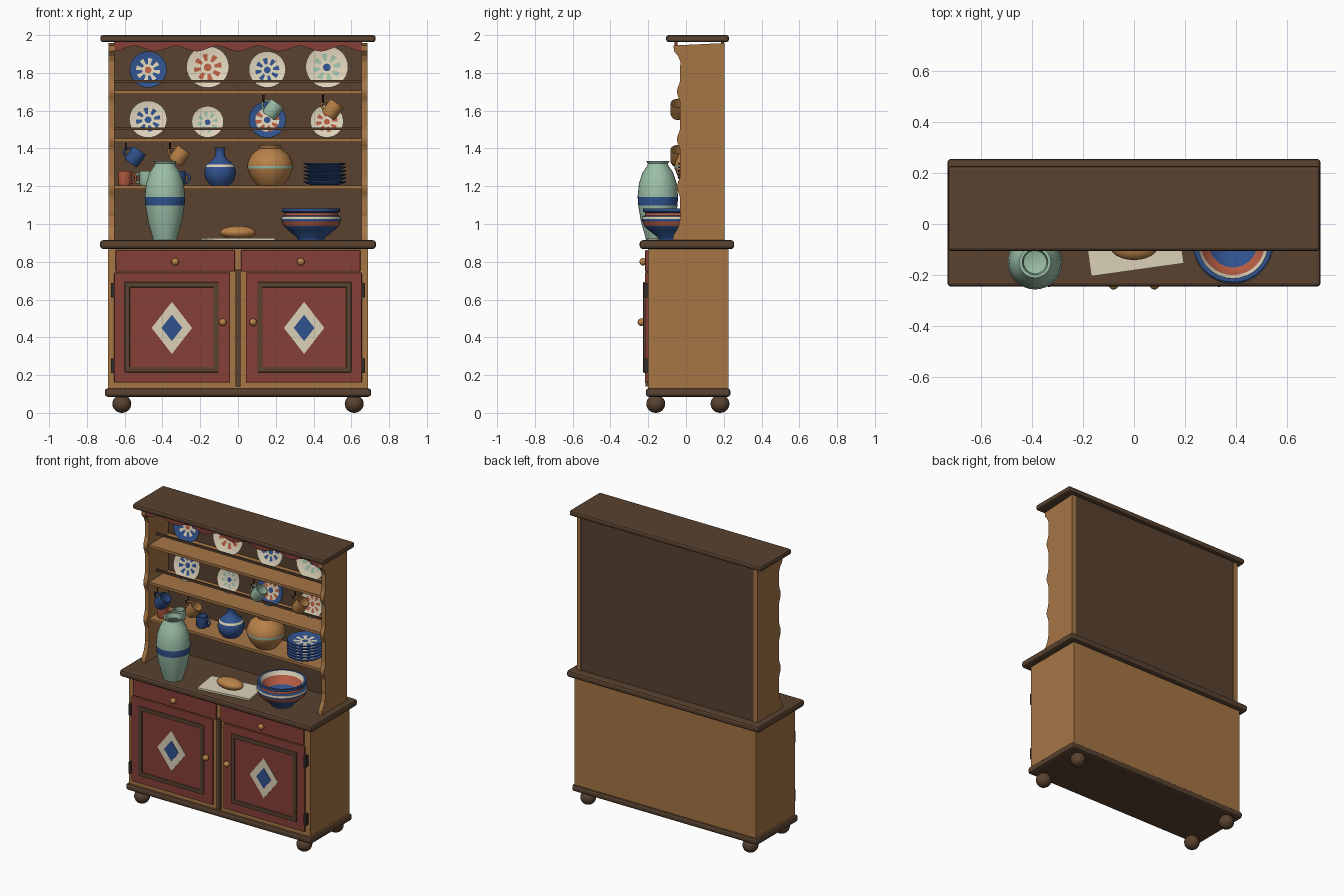
import bpy, bmesh, math
from mathutils import Matrix, Vector

cube = bpy.data.objects.get("Cube")
if cube:
    bpy.data.objects.remove(cube, do_unlink=True)


def material(name, *rgb):
    m = bpy.data.materials.new(name)
    m.use_nodes = True
    m.diffuse_color = (*rgb, 1)
    bsdf = next(n for n in m.node_tree.nodes if n.type == 'BSDF_PRINCIPLED')
    bsdf.inputs["Base Color"].default_value = (*rgb, 1)
    return m


DARK = material("dark wood", .1, .055, .03)
PINE = material("pine wood", .38, .18, .06)
RED = material("painted red", .24, .05, .038)
CREAM = material("cream", .72, .64, .48)
BLUE = material("blue glaze", .03, .085, .27)
GREEN = material("pale green glaze", .33, .52, .39)
RUST = material("rust glaze", .48, .11, .055)
OCHRE = material("ochre", .48, .22, .065)
IRON = material("iron", .03, .024, .02)


def finish(bm, name, mats, smooth=False, bevel=0):
    bmesh.ops.recalc_face_normals(bm, faces=bm.faces)
    me = bpy.data.meshes.new(name)
    bm.to_mesh(me)
    bm.free()
    for m in mats:
        me.materials.append(m)
    ob = bpy.data.objects.new(name, me)
    bpy.context.collection.objects.link(ob)
    if bevel:
        mod = ob.modifiers.new("Bevel", 'BEVEL')
        mod.width, mod.segments = bevel, 2
    if smooth:
        bpy.ops.object.select_all(action='DESELECT')
        ob.select_set(True)
        bpy.context.view_layer.objects.active = ob
        bpy.ops.object.shade_smooth_by_angle(angle=math.radians(40))
    return ob


def box(name, x, y, z, mat, bevel=0, turn=0):
    """Box from (low, high) pairs, optionally turned about z."""
    bm = bmesh.new()
    size = [b - a for a, b in (x, y, z)]
    mid = [(a + b) / 2 for a, b in (x, y, z)]
    mat4 = Matrix.Translation(mid) @ Matrix.Rotation(turn, 4, 'Z') @ Matrix.Diagonal((*size, 1))
    bmesh.ops.create_cube(bm, size=1, matrix=mat4)
    return finish(bm, name, [mat], bevel=bevel)


def prism(name, outline, axis, lo, hi, mat):
    """Extrude a 2D outline (a, z) along the x or y axis."""
    bm = bmesh.new()
    place = (lambda a, z: (lo, a, z)) if axis == 'x' else (lambda a, z: (a, lo, z))
    face = bm.faces.new([bm.verts.new(place(*p)) for p in outline])
    ext = bmesh.ops.extrude_face_region(bm, geom=[face])
    move = (hi - lo, 0, 0) if axis == 'x' else (0, hi - lo, 0)
    bmesh.ops.translate(bm, vec=move, verts=[v for v in ext["geom"] if isinstance(v, bmesh.types.BMVert)])
    return finish(bm, name, [mat])


def ball(name, loc, scale, mat, segs=20):
    bm = bmesh.new()
    bmesh.ops.create_uvsphere(bm, u_segments=segs, v_segments=12, radius=1,
                              matrix=Matrix.Translation(loc) @ Matrix.Diagonal((*scale, 1)))
    return finish(bm, name, [mat], True)


def lathe(name, profile, mats, place, rule=lambda ring, step: 0, n=32):
    """Spin a (radius, height) profile; rule picks a material per ring and step."""
    bm = bmesh.new()
    rings = []
    for r, z in profile:
        count = n if r > 1e-4 else 1
        rings.append([bm.verts.new((r * math.cos(math.tau * i / n), r * math.sin(math.tau * i / n), z))
                      for i in range(count)])
    for k, (a, b) in enumerate(zip(rings, rings[1:])):
        for i in range(n):
            j = (i + 1) % n
            quad = [a[i % len(a)], a[j % len(a)], b[j % len(b)], b[i % len(b)]]
            f = bm.faces.new(list(dict.fromkeys(quad)))
            f.material_index = rule(k, i)
    ob = finish(bm, name, mats, True)
    ob.matrix_world = place
    return ob


def tube(name, points, radius, mat):
    cu = bpy.data.curves.new(name, 'CURVE')
    cu.dimensions, cu.bevel_depth, cu.bevel_resolution = '3D', radius, 2
    sp = cu.splines.new('POLY')
    sp.points.add(len(points) - 1)
    for p, co in zip(sp.points, points):
        p.co = (*co, 1)
    cu.materials.append(mat)
    ob = bpy.data.objects.new(name, cu)
    bpy.context.collection.objects.link(ob)
    bpy.ops.object.select_all(action='DESELECT')
    ob.select_set(True)
    bpy.context.view_layer.objects.active = ob
    bpy.ops.object.convert(target='MESH')


def at(x, y, z):
    return Matrix.Translation((x, y, z))


# Lower cabinet
box("plinth", (-.705, .705), (-.213, .235), (.085, .13), DARK, .015)
box("cabinet_body", (-.688, .688), (-.2, .225), (.13, .87), PINE)
box("countertop", (-.73, .73), (-.245, .255), (.868, .914), DARK, .015)
box("centre_post", (-.014, .014), (-.214, -.2), (.14, .76), DARK)
for sx in (-1, 1):
    span = lambda a, b: tuple(sorted((sx * a, sx * b)))
    for y in (-.16, .18):
        ball("bun_foot", (sx * .615, y, .048), (.05, .05, .048), DARK)
    box("drawer_front", span(.016, .648), (-.216, -.2), (.748, .862), RED, .005)
    box("door", span(.042, .656), (-.218, -.2), (.16, .742), RED, .005)
    for z in ((.215, .243), (.664, .692)):
        box("door_frame_rail", span(.103, .6), (-.227, -.216), z, DARK, .004)
    for x in ((.103, .131), (.572, .6)):
        box("door_frame_stile", span(*x), (-.227, -.216), (.215, .692), DARK, .004)
    for w, h, y, m in ((.107, .138, -.221, CREAM), (.055, .07, -.224, BLUE)):
        c = sx * .35
        prism("door_diamond", [(c - w, .45), (c, .45 - h), (c + w, .45), (c, .45 + h)], 'y', -.217, y, m)
    ball("drawer_knob", (sx * .333, -.228, .8), (.02, .018, .02), OCHRE)
    ball("door_knob", (sx * .08, -.236, .48), (.02, .02, .02), OCHRE)
    for z in (.25, .65):
        box("hinge", span(.655, .673), (-.226, -.2), (z - .038, z + .038), IRON)

# Hutch sides with a wavy front edge
edge = [(-.07, .914), (-.066, .94), (-.04, .985), (-.028, 1.04)]
for i in range(49):
    z = 1.06 + .76 * i / 48
    edge.append((-.031 - .017 * max(0, math.cos(math.tau * (z - 1.195) / .253)) ** 2, z))
edge += [(-.03, 1.86), (-.042, 1.89), (-.064, 1.915), (-.066, 1.945), (.205, 1.958), (.205, .914)]
for lo, hi in ((-.685, -.655), (.655, .685)):
    prism("hutch_side", edge, 'x', lo, hi, PINE)
box("hutch_back", (-.656, .656), (.185, .2), (.914, 1.966), DARK)
box("cornice", (-.728, .728), (-.105, .227), (1.963, 2.0), DARK, .012)
wave = [(-.657 + 1.314 * i / 96, 1.928 - .014 * math.cos(math.tau * i / 16)) for i in range(97)]
prism("valance", wave + [(.657, 1.964), (-.657, 1.964)], 'y', -.062, -.046, RED)
for z in (1.195, 1.445, 1.698):
    box("shelf", (-.656, .656), (-.028, .19), (z - .01, z + .008), PINE)
for z in (1.505, 1.755):
    box("plate_rail", (-.656, .656), (.045, .057), (z - .007, z + .007), DARK)


# Painted plates: centre dot, ring of petals, rim
def plate(name, r, rim, petal, dot, gap, place):
    shape = [(0, 0), (.18, 0), (.32, 0), (.65, .03), (1, .13), (1, .08), (.65, -.06), (0, -.06)]

    def rule(k, i):
        if k in (0, 1):
            return (2, 3)[k]
        if k == 2:
            return 1 if i % 4 < 2 else 3
        return 0
    lathe(name, [(a * r, b * r) for a, b in shape], [rim, petal, dot, gap], place, rule)


rows = [(1.82, [(.098, BLUE, BLUE, RUST), (.113, CREAM, RUST, RUST), (.098, CREAM, BLUE, BLUE), (.113, CREAM, GREEN, BLUE)]),
        (1.555, [(.1, CREAM, BLUE, BLUE), (.085, CREAM, GREEN, BLUE), (.098, BLUE, RUST, BLUE), (.088, CREAM, RUST, RUST)])]
for base, plates in rows:
    for i, (r, rim, petal, dot) in enumerate(plates):
        place = at(-.476 + .3155 * i, .135, base + (r - .103) * .9) @ Matrix.Rotation(math.radians(78), 4, 'X')
        plate("display_plate", r, rim, petal, dot, CREAM, place)
for i in range(6):
    plate("stacked_plate", .112, BLUE, BLUE, BLUE, CREAM, at(.46, .07, 1.212 + .0195 * i))


# Mugs, standing and hanging from hooks
def mug(color, place, r=.036, h=.076):
    shape = [(0, 0), (.85 * r, 0), (r, .15 * h), (r, h), (.86 * r, h), (.8 * r, .12 * h), (0, .1 * h)]
    lathe("mug", shape, [color], place, n=20)
    arc = [math.pi * i / 10 for i in range(11)]
    tube("mug_handle", [place @ Vector((-.9 * r - .027 * math.sin(a), 0, h * .5 + .025 * math.cos(a))) for a in arc],
         .006, color)


mug(RUST, at(-.6, .04, 1.204) @ Matrix.Rotation(math.pi, 4, 'Z'))
mug(GREEN, at(-.485, .06, 1.204))
mug(BLUE, at(-.315, .06, 1.204) @ Matrix.Rotation(math.pi, 4, 'Z'))
for x, z, color in ((-.545, 1.355, BLUE), (-.31, 1.36, OCHRE), (.185, 1.605, GREEN), (.5, 1.605, OCHRE)):
    turn = Matrix.Rotation(math.radians(35), 4, 'Y')
    mug(color, at(x, -.04, z) @ turn @ at(0, 0, -.042), .042, .084)
    hx, hz = x - .05, z + .04
    top = 1.437 if z < 1.5 else 1.69
    tube("mug_hook", [(hx, -.022, top), (hx, -.022, hz + .012), (hx, -.032, hz), (hx, -.045, hz), (hx, -.052, hz + .014)],
         .004, IRON)


# Thrown pottery, coloured in bands along the profile
def pot(name, shape, bands, mats, place):
    lathe(name, shape, mats, place, lambda k, i: bands[k])


pot("tall_vase", [(0, 0), (.062, 0), (.07, .03), (.09, .1), (.104, .185), (.107, .23), (.1, .3), (.08, .36),
                  (.056, .395), (.053, .405), (.062, .42), (.05, .42), (.044, .39), (.08, .33), (.08, .1), (0, .05)],
    [0, 0, 0, 0, 1] + [0] * 10, [GREEN, BLUE], at(-.387, -.149, .914))
pot("serving_bowl", [(0, 0), (.07, 0), (.075, .015), (.125, .055), (.145, .075), (.156, .1), (.16, .112), (.156, .125),
                     (.142, .132), (.14, .145), (.153, .152), (.153, .167), (.138, .167), (.125, .14), (.095, .09), (0, .04)],
    [0, 0, 0, 0, 2, 0, 1, 0, 2, 0, 0, 0, 1, 2, 0], [BLUE, CREAM, RUST], at(.387, -.075, .914))
pot("blue_bottle", [(0, 0), (.05, 0), (.075, .03), (.085, .07), (.078, .1), (.07, .112), (.045, .135), (.026, .155),
                    (.024, .185), (.031, .203), (.02, .203), (.016, .15), (0, .15)],
    [0, 0, 0, 0, 1] + [0] * 7, [BLUE, CREAM], at(-.095, .06, 1.203))
pot("round_jar", [(0, 0), (.065, 0), (.1, .04), (.12, .09), (.122, .105), (.118, .125), (.1, .165), (.065, .19),
                  (.055, .198), (.062, .216), (.05, .216), (.045, .19), (.1, .1), (0, .02)],
    [0, 0, 0, 1] + [0] * 9, [OCHRE, GREEN], at(.17, .06, 1.203))

# Bread on a cloth
box("cloth", (-.183, .183), (-.18, .02), (.914, .926), CREAM, 0, math.radians(8))
ball("bread_loaf", (0, -.085, .955), (.095, .056, .035), OCHRE, 24)
